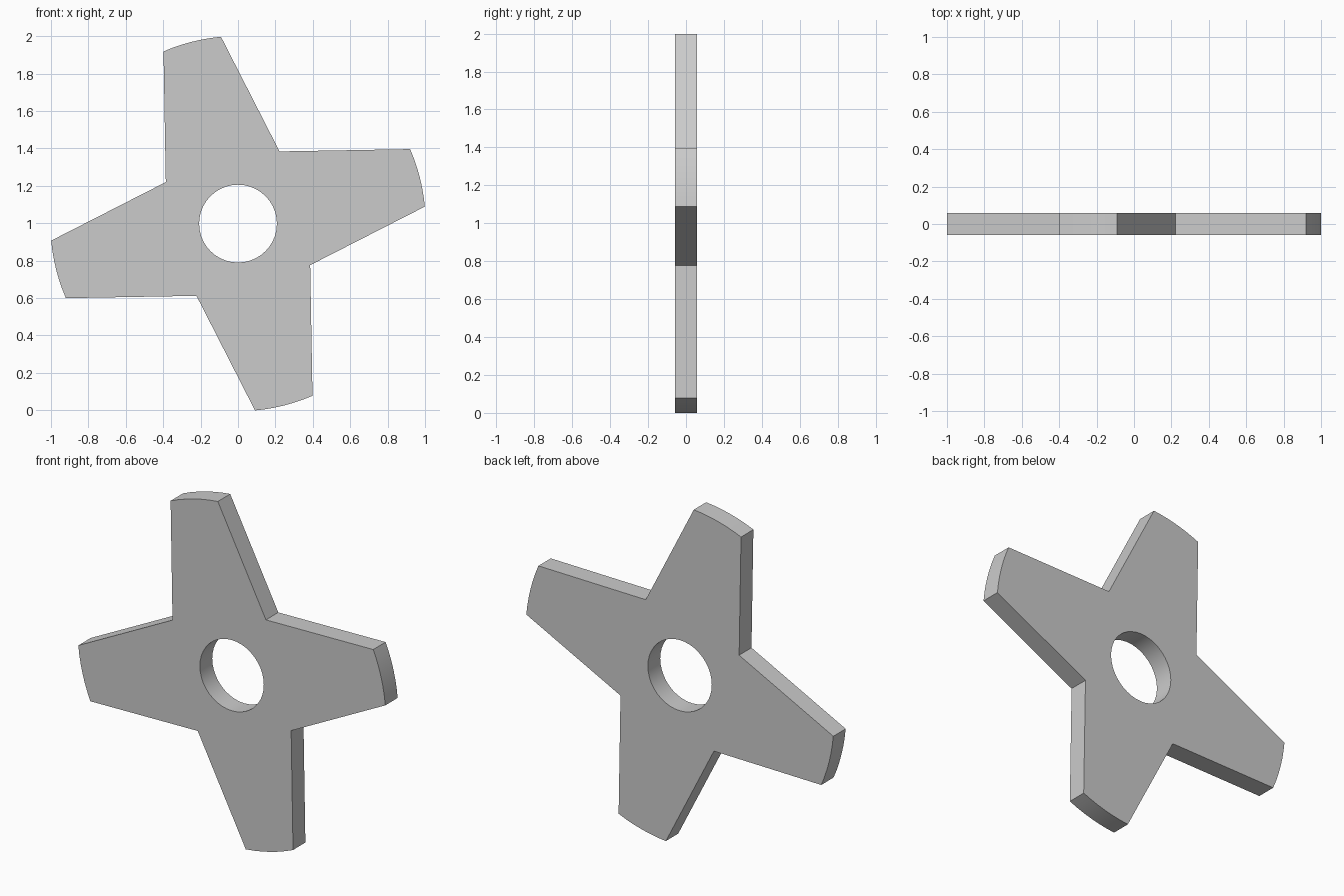
import bpy
import bmesh
from math import sin, cos, pi, radians

if "Cube" in bpy.data.objects:
    bpy.data.objects.remove(bpy.data.objects["Cube"])

CENTRE_Z = 0.998
HALF_THICKNESS = 0.0575
TIP_RADIUS = 1.003
HOLE_RADIUS = 0.208


def polar(r, a):
    return (r * cos(a), r * sin(a))


# One blade: shared inner corner, then the arced tip; repeated four times
notch = (0.222, 0.386)
outline = []
for k in range(4):
    turn = k * pi / 2
    c, s = cos(turn), sin(turn)
    outline.append((notch[0] * c - notch[1] * s, notch[0] * s + notch[1] * c))
    for i in range(7):
        a = radians(95.2 + (113.4 - 95.2) * i / 6)
        outline.append(polar(TIP_RADIUS, a + turn))

# Round centre hole
hole = [polar(HOLE_RADIUS, 2 * pi * i / 40) for i in range(40)]

# Flat filled profile, extruded to thickness
curve = bpy.data.curves.new("throwing_star", 'CURVE')
curve.dimensions = '2D'
curve.fill_mode = 'BOTH'
curve.extrude = HALF_THICKNESS
for pts in (outline, hole):
    spline = curve.splines.new('POLY')
    spline.points.add(len(pts) - 1)
    for p, (x, y) in zip(spline.points, pts):
        p.co = (x, y, 0, 1)
    spline.use_cyclic_u = True

star = bpy.data.objects.new("four_blade_star", curve)
bpy.context.collection.objects.link(star)
star.rotation_euler = (pi / 2, 0, 0)
star.location = (0, 0, CENTRE_Z)

# Turn into a welded mesh, smooth only around the hole and tips
bpy.context.view_layer.objects.active = star
star.select_set(True)
bpy.ops.object.convert(target='MESH')
bm = bmesh.new()
bm.from_mesh(star.data)
bmesh.ops.remove_doubles(bm, verts=bm.verts, dist=0.0005)
bmesh.ops.recalc_face_normals(bm, faces=bm.faces)
bm.to_mesh(star.data)
bm.free()
bpy.ops.object.shade_smooth_by_angle(angle=radians(30))
